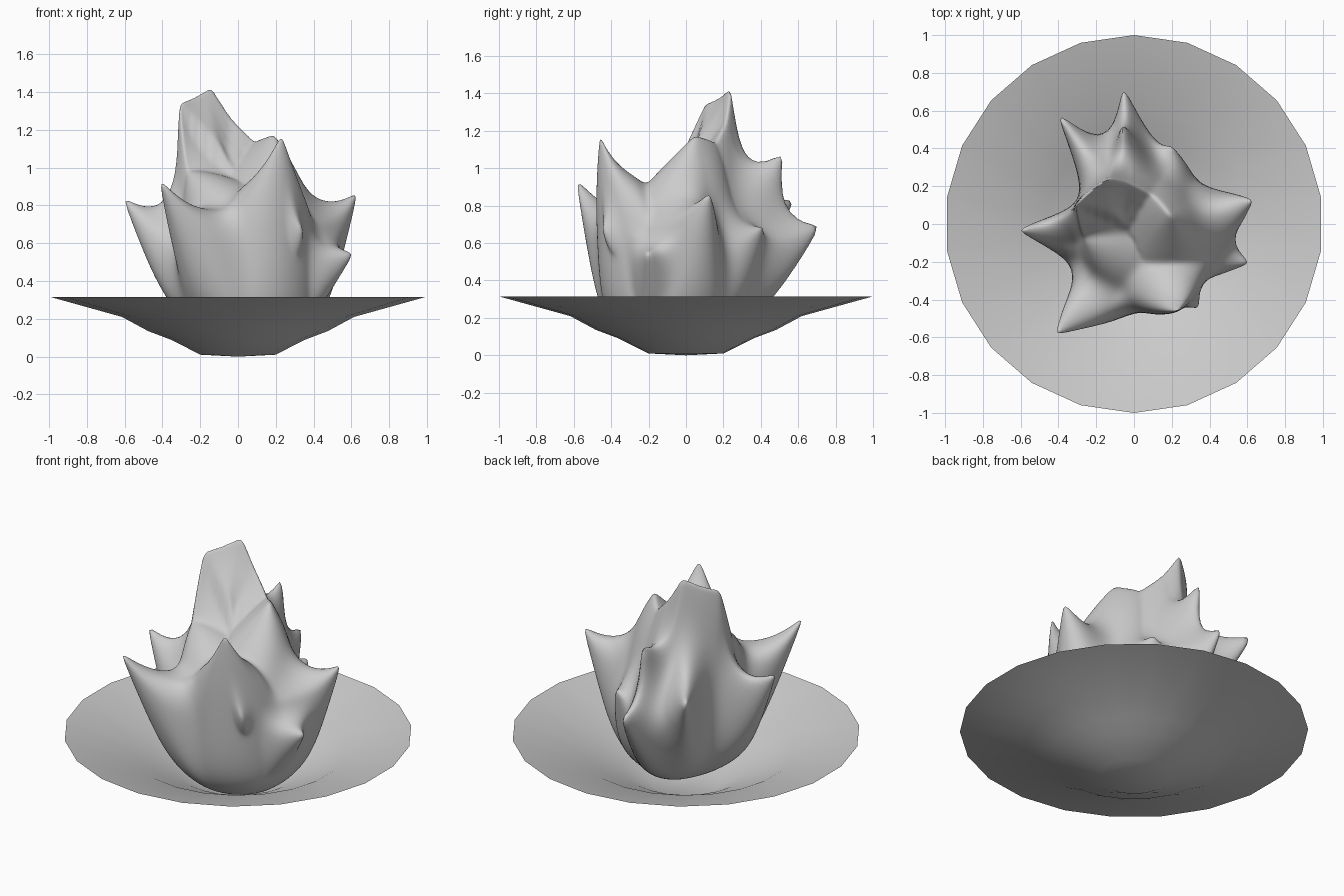
import bpy
import bmesh
import math
from mathutils import Vector

cube = bpy.data.objects.get("Cube")
if cube:
    bpy.data.objects.remove(cube)

grey = bpy.data.materials.new("plain_grey")
grey.use_nodes = True
grey.diffuse_color = (0.6, 0.6, 0.6, 1)
grey.node_tree.nodes["Principled BSDF"].inputs["Base Color"].default_value = (0.6, 0.6, 0.6, 1)


def finish(name, bm, angle):
    """Turn a bmesh into a smooth shaded grey object."""
    bmesh.ops.recalc_face_normals(bm, faces=bm.faces)
    mesh = bpy.data.meshes.new(name)
    bm.to_mesh(mesh)
    bm.free()
    mesh.materials.append(grey)
    obj = bpy.data.objects.new(name, mesh)
    bpy.context.collection.objects.link(obj)
    bpy.ops.object.select_all(action='DESELECT')
    obj.select_set(True)
    bpy.context.view_layer.objects.active = obj
    bpy.ops.object.shade_smooth_by_angle(angle=math.radians(angle))
    return obj


# Shallow dish: a thin turned surface with 22 sides
SIDES = 22
profile = [(0.2, 0.01), (0.36, 0.09), (0.48, 0.135), (0.62, 0.21), (1.0, 0.315)]
bm = bmesh.new()
rings = []
for radius, height in profile:
    ring = []
    for i in range(SIDES):
        a = math.tau * i / SIDES
        ring.append(bm.verts.new((radius * math.sin(a), radius * math.cos(a), height)))
    rings.append(ring)
center = bm.verts.new((0, 0, 0))
for i in range(SIDES):
    j = (i + 1) % SIDES
    bm.faces.new((center, rings[0][i], rings[0][j]))
    for low, high in zip(rings, rings[1:]):
        bm.faces.new((low[i], high[i], high[j], low[j]))
# The open surface faces upward
dish = finish("dish", bm, 40)
if dish.data.polygons[0].normal.z < 0:
    dish.data.flip_normals()

# Flame: a rounded body whose surface is pulled out into curling tongues
MIDDLE = Vector((0.08, -0.08, 0.46))
SIZE = Vector((0.35, 0.37, 0.43))

# Tall crest: the ridge line of a curved blade
crest = [(-0.27, -0.07, 0.98), (-0.31, 0.10, 1.35), (-0.14, 0.24, 1.44),
         (-0.04, 0.22, 1.28), (0.09, 0.16, 1.14), (0.19, 0.05, 1.18)]

# Each tongue: tip or ridge points, height of its root, reach, sharpness
tongues = [
    (crest, 0.76, 0.42, 1.1),
    ([(0.23, -0.46, 1.18)], 0.72, 0.42, 1.6),    # front tongue
    ([(-0.42, -0.59, 0.95)], 0.55, 0.42, 2.0),   # front right tongue
    ([(-0.65, -0.03, 0.88)], 0.38, 0.43, 2.0),   # right tongue
    ([(-0.46, 0.66, 0.86)], 0.45, 0.38, 2.1),    # back right tongue
    ([(-0.08, 0.60, 1.19)], 0.66, 0.30, 1.6),    # upper back tongue
    ([(-0.07, 0.80, 0.72)], 0.36, 0.42, 2.0),    # lower back tongue
    ([(0.20, 0.42, 0.70)], 0.45, 0.38, 1.5),     # back left swell
    ([(0.64, 0.13, 0.88)], 0.60, 0.42, 1.8),     # left tongue
    ([(0.62, -0.21, 0.55)], 0.48, 0.20, 1.6),    # small left thorn
    ([(0.35, -0.46, 0.68)], 0.55, 0.14, 1.6),    # small front thorn
]

bm = bmesh.new()
bmesh.ops.create_icosphere(bm, subdivisions=6, radius=1)


def body_point(u):
    """Point of the resting body for a direction on the unit sphere."""
    plump = 1 + (0.42 if u.z < 0 else 0.3) * u.z * u.z
    return MIDDLE + Vector((u.x * SIZE.x * plump, u.y * SIZE.y * plump, u.z * SIZE.z))


pulls = []
for tips, root_height, reach, sharpness in tongues:
    pairs = []
    for tip in tips:
        aim = Vector((tip[0], tip[1], root_height)) - MIDDLE
        aim = Vector((aim.x / SIZE.x, aim.y / SIZE.y, aim.z / SIZE.z)).normalized()
        root = body_point(aim)
        pairs.append((root, Vector(tip) - root))
    pulls.append((pairs, reach, sharpness))


def nearest_pull(p, pairs):
    """Gap to the closest point along the root line, and the pull there."""
    best = None
    for (a, pull_a), (b, pull_b) in zip(pairs, pairs[1:] or pairs):
        line = b - a
        t = 0.0
        if line.length > 0:
            t = min(1, max(0, (p - a).dot(line) / line.length_squared))
        gap = p - a.lerp(b, t)
        if best is None or gap.length < best[0].length:
            best = gap, pull_a.lerp(pull_b, t)
    return best


for vert in bm.verts:
    p = body_point(vert.co)
    total, moved = 0.0, Vector()
    for pairs, reach, sharpness in pulls:
        gap, pull = nearest_pull(p, pairs)
        # Tongues run further down the body than up
        gap.z *= 0.6 if gap.z < 0 else 0.9
        d = gap.length
        if d >= reach:
            continue
        w = (1 - d / reach) ** sharpness
        share = w ** 4
        lift = w ** 1.3
        moved += share * Vector((pull.x * w, pull.y * w, pull.z * lift))
        total += share
    vert.co = p + moved / total if total > 0 else p

# Soften the folds between tongues
for _ in range(3):
    bmesh.ops.smooth_vert(bm, verts=bm.verts, factor=0.4,
                          use_axis_x=True, use_axis_y=True, use_axis_z=True)
finish("flame", bm, 70)
